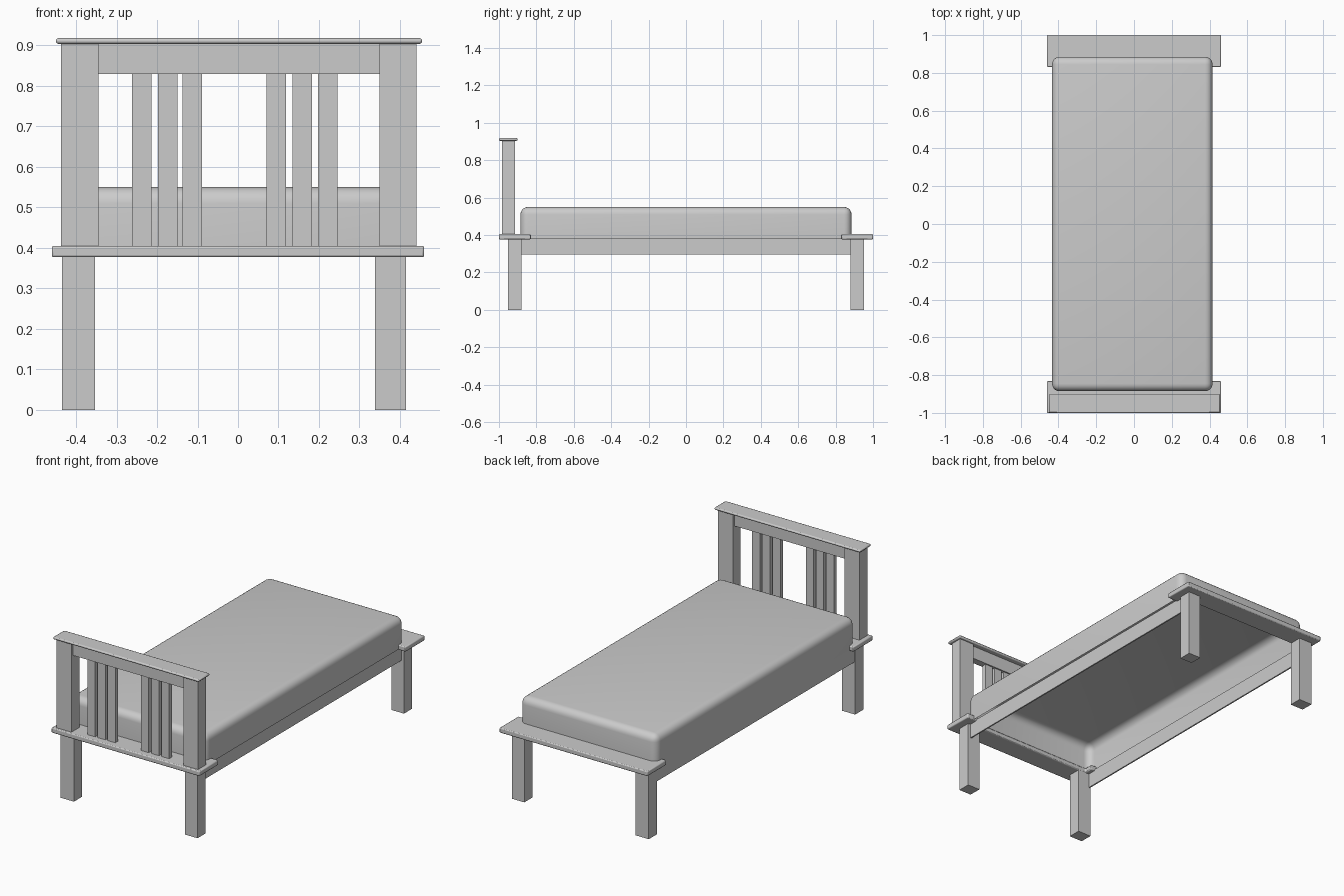
import bpy, bmesh

if "Cube" in bpy.data.objects:
    bpy.data.objects.remove(bpy.data.objects["Cube"])


def finish(name, bm, bevel=0.0, segments=2):
    bmesh.ops.recalc_face_normals(bm, faces=bm.faces)
    mesh = bpy.data.meshes.new(name)
    bm.to_mesh(mesh)
    bm.free()
    ob = bpy.data.objects.new(name, mesh)
    bpy.context.collection.objects.link(ob)
    if bevel:
        mod = ob.modifiers.new("soft_edges", 'BEVEL')
        mod.width = bevel
        mod.segments = segments
    bpy.ops.object.select_all(action='DESELECT')
    ob.select_set(True)
    bpy.context.view_layer.objects.active = ob
    bpy.ops.object.shade_smooth_by_angle()
    return ob


def prism(name, outline, z0, z1, bevel=0.0):
    """Extrude an xy outline from z0 to z1."""
    bm = bmesh.new()
    face = bm.faces.new([bm.verts.new((x, y, z0)) for x, y in outline])
    ext = bmesh.ops.extrude_face_region(bm, geom=[face], use_keep_orig=True)
    for v in ext["geom"]:
        if isinstance(v, bmesh.types.BMVert):
            v.co.z = z1
    return finish(name, bm, bevel)


def box(name, x0, x1, y0, y1, z0, z1, bevel=0.0):
    return prism(name, [(x0, y0), (x1, y0), (x1, y1), (x0, y1)], z0, z1, bevel)


# Mattress: hollow shell, open underneath, with rounded top and corners
bm = bmesh.new()
bmesh.ops.create_cube(bm, size=1)
for v in bm.verts:
    v.co.x = 0.416 if v.co.x > 0 else -0.434
    v.co.y = 0.885 if v.co.y > 0 else -0.885
    v.co.z = 0.55 if v.co.z > 0 else 0.38
bottom = [f for f in bm.faces if f.calc_center_median().z < 0.39]
bmesh.ops.delete(bm, geom=bottom, context='FACES_ONLY')
edges = [e for e in bm.edges if max(v.co.z for v in e.verts) > 0.5]
bmesh.ops.bevel(bm, geom=edges, offset=0.04, segments=5, profile=0.5, affect='EDGES')
finish("mattress", bm)

# Side rails
box("left_side_rail", -0.432, -0.424, -0.88, 0.88, 0.295, 0.385)
box("right_side_rail", 0.392, 0.40, -0.88, 0.88, 0.295, 0.385)

# End boards with short arms wrapping the mattress corners, plus legs
for end, s in (("head", -1), ("foot", 1)):
    outline = [(-0.46, 1.0), (0.46, 1.0), (0.46, 0.83), (0.385, 0.83),
               (0.385, 0.88), (-0.40, 0.88), (-0.40, 0.83), (-0.46, 0.83)]
    prism(end + "_board", [(x, s * y) for x, y in outline], 0.377, 0.405, 0.005)
    y0, y1 = sorted((s * 0.88, s * 0.952))
    box(end + "_left_leg", -0.435, -0.353, y0, y1, 0, 0.38)
    box(end + "_right_leg", 0.338, 0.415, y0, y1, 0, 0.38)

# Headboard posts, top rail and cap
box("left_post", -0.437, -0.345, -0.985, -0.915, 0.40, 0.907)
box("right_post", 0.35, 0.441, -0.985, -0.915, 0.40, 0.907)
box("headboard_rail", -0.35, 0.355, -0.97, -0.93, 0.83, 0.907)
box("headboard_cap", -0.45, 0.455, -1.0, -0.9, 0.904, 0.918, 0.006)

# Two groups of three slats
for i, x in enumerate((-0.238, -0.174, -0.113, 0.095, 0.159, 0.222)):
    box(f"slat_{i + 1}", x - 0.024, x + 0.024, -0.962, -0.938, 0.377, 0.835)
